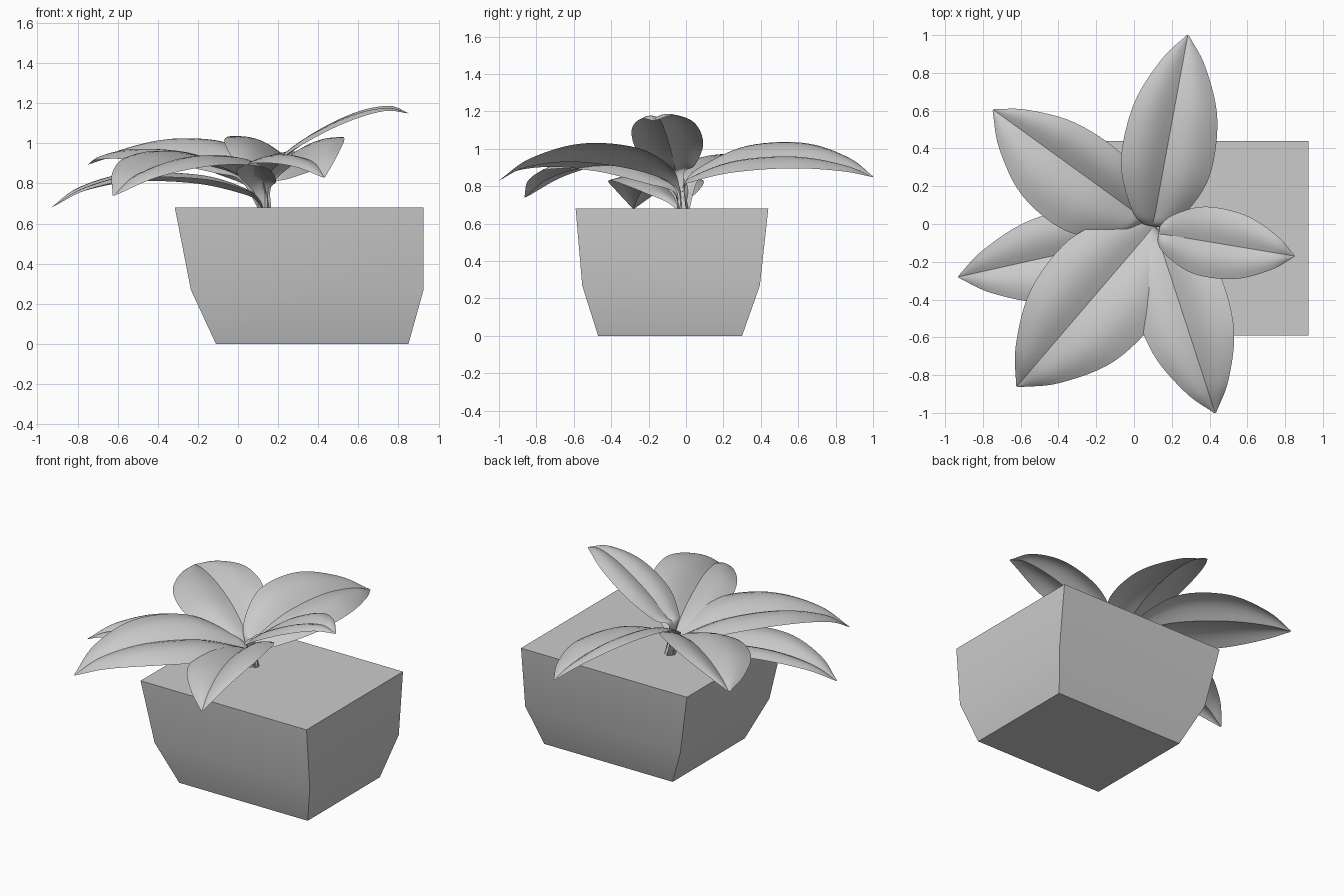
import bpy, bmesh, math
from mathutils import Vector

if "Cube" in bpy.data.objects:
    bpy.data.objects.remove(bpy.data.objects["Cube"])


def make_object(name, bm):
    mesh = bpy.data.meshes.new(name)
    bm.to_mesh(mesh)
    bm.free()
    obj = bpy.data.objects.new(name, mesh)
    bpy.context.collection.objects.link(obj)
    return obj


# Square pot: three rectangular levels (z, x0, x1, y0, y1), filled to the rim
bm = bmesh.new()
rings = []
for z, x0, x1, y0, y1 in [(0, -.11, .85, -.47, .30),
                          (.27, -.235, .925, -.555, .395),
                          (.68, -.315, .925, -.59, .44)]:
    rings.append([bm.verts.new((x, y, z)) for x, y in
                  [(x0, y0), (x1, y0), (x1, y1), (x0, y1)]])
bm.faces.new(rings[0][::-1])
bm.faces.new(rings[-1])
for a, b in zip(rings, rings[1:]):
    for i in range(4):
        j = (i + 1) % 4
        bm.faces.new((a[i], a[j], b[j], b[i]))
pot = make_object("pot", bm)
bpy.context.view_layer.objects.active = pot
pot.select_set(True)
bpy.ops.object.shade_smooth_by_angle(angle=math.radians(30))
pot.select_set(False)

# Shared leaf layout: position along the leaf and width fraction at each knot
KNOTS = [0, .08, .3, .6, .85, 1]
WIDTHS = [.08, .2, .57, .95, .9, .48, .02]
ROOT = Vector((.14, -.01, .66))
STEPS, HALF = 6, 6


def spline(pts):
    """Sample a Catmull-Rom curve through the points."""
    p = [2 * pts[0] - pts[1]] + pts + [2 * pts[-1] - pts[-2]]
    out = []
    for i in range(1, len(p) - 2):
        a, b, c, d = p[i - 1:i + 3]
        for k in range(STEPS):
            t = k / STEPS
            out.append(.5 * (2 * b + (c - a) * t + (2 * a - 5 * b + 4 * c - d) * t * t
                             + (3 * b - a - 3 * c + d) * t ** 3))
    return out + [pts[-1]]


def leaf(name, base, tip, heights, wl, wr, dzl, dzr):
    """Folded leaf: midrib heights, left/right half widths and edge lifts."""
    base, tip = Vector(base), Vector(tip)
    d = (tip - base).normalized()
    side = Vector((-d.y, d.x, 0))
    mid = spline([ROOT + Vector((d.x, d.y, 0)) * .02] +
                 [Vector((*base.lerp(tip, u), z)) for u, z in zip(KNOTS, heights)])
    bm = bmesh.new()
    rows = []
    for m, f in zip(mid, spline(WIDTHS)):
        f = max(f, .02)
        row = []
        for k in range(-HALF, HALF + 1):
            v = abs(k) / HALF
            w, dz, s = (wl, dzl, 1) if k > 0 else (wr, dzr, -1)
            lift = f * (dz * v + .13 * w * math.sin(math.pi * v))
            row.append(bm.verts.new(m + side * (s * w * f * v) + Vector((0, 0, lift))))
        rows.append(row)
    for a, b in zip(rows, rows[1:]):
        for k in range(2 * HALF):
            bm.faces.new((a[k], b[k], b[k + 1], a[k + 1])).smooth = True
        bm.edges.get((a[HALF], b[HALF])).smooth = False
    bm.normal_update()
    if sum(f.normal.z for f in bm.faces) < 0:
        bmesh.ops.reverse_faces(bm, faces=bm.faces)
    make_object(name, bm)


# Six leaves fanning out from the root
leaf("leaf_back", (.10, -.01), (.285, 1.0), [.8, .86, .93, .95, .91, .85], .24, .26, .09, -.06)
leaf("leaf_back_left", (.05, .03), (-.745, .605), [.82, .87, .93, .95, .93, .895], .31, .22, -.03, .08)
leaf("leaf_left", (.10, -.05), (-.93, -.28), [.71, .75, .80, .81, .76, .68], .26, .23, .02, .03)
leaf("leaf_front_left", (.10, -.02), (-.62, -.86), [.77, .82, .89, .90, .84, .74], .34, .31, -.01, .04)
leaf("leaf_front", (.12, -.05), (.43, -1.0), [.77, .84, .90, .93, .90, .83], .26, .24, .11, -.03)
leaf("leaf_right", (.13, -.05), (.85, -.17), [.86, .90, 1.01, 1.12, 1.17, 1.15], .19, .19, .02, -.02)
